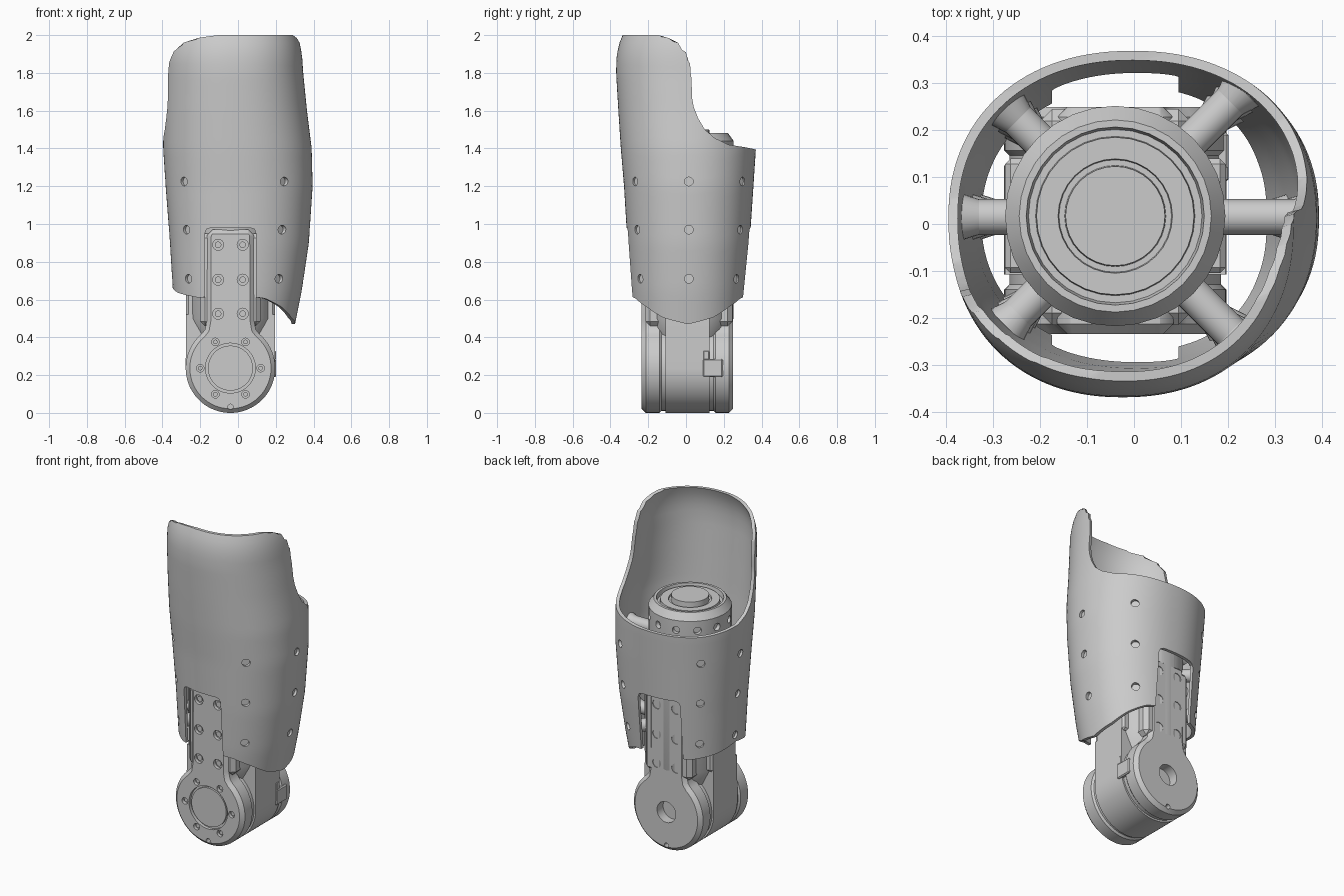
import bpy, bmesh, math
from mathutils import Vector

if "Cube" in bpy.data.objects:
    bpy.data.objects.remove(bpy.data.objects["Cube"])

grey = bpy.data.materials.new("plain_grey")
grey.use_nodes = True
grey.diffuse_color = (0.6, 0.6, 0.6, 1)
grey.node_tree.nodes["Principled BSDF"].inputs["Base Color"].default_value = (0.6, 0.6, 0.6, 1)

CX, CY, HUB = -0.04, 0.015, 0.237     # mechanism axis and hub height
TAU = math.tau
parts, helpers = [], []


def finish(name, bm, helper=False):
    bmesh.ops.recalc_face_normals(bm, faces=bm.faces)
    me = bpy.data.meshes.new(name)
    bm.to_mesh(me)
    bm.free()
    me.materials.append(grey)
    ob = bpy.data.objects.new(name, me)
    bpy.context.collection.objects.link(ob)
    ob.hide_render = helper
    (helpers if helper else parts).append(ob)
    return ob


def add_rod(bm, start, end, r1, r2=None, seg=24):
    a, b = Vector(start), Vector(end)
    mat = (b - a).to_track_quat('Z', 'Y').to_matrix().to_4x4()
    mat.translation = (a + b) / 2
    bmesh.ops.create_cone(bm, cap_ends=True, segments=seg, radius1=r1,
                          radius2=r1 if r2 is None else r2, depth=(b - a).length, matrix=mat)


def rods(name, specs, helper=False, seg=24):
    bm = bmesh.new()
    for s in specs:
        add_rod(bm, *s, seg=seg)
    return finish(name, bm, helper)


def loft(name, rings, wrap=False):
    bm = bmesh.new()
    vs = [[bm.verts.new(p) for p in ring] for ring in rings]
    n = len(vs[0])
    for a, b in zip(vs, vs[1:] + ([vs[0]] if wrap else [])):
        for i in range(n):
            j = (i + 1) % n
            bm.faces.new((a[i], a[j], b[j], b[i]))
    if not wrap:
        bm.faces.new(vs[0])
        bm.faces.new(vs[-1])
    return bm


def prism(name, pts, y0, y1, helper=False):
    return finish(name, loft(name, [[(x, y, z) for x, z in pts] for y in (y0, y1)]), helper)


def box(name, x0, x1, y0, y1, z0, z1, bevel=0.0):
    ob = prism(name, [(x0, z0), (x1, z0), (x1, z1), (x0, z1)], y0, y1)
    if bevel:
        chamfer(ob, bevel)
    return ob


def chamfer(ob, width):
    m = ob.modifiers.new("chamfer", 'BEVEL')
    m.width, m.segments, m.limit_method, m.angle_limit = width, 1, 'ANGLE', math.radians(50)


def cut(ob, cutter):
    m = ob.modifiers.new("cut", 'BOOLEAN')
    m.operation, m.solver, m.object = 'DIFFERENCE', 'EXACT', cutter


def interp(table, t):
    if t <= table[0][0]:
        return table[0][1:]
    for a, b in zip(table, table[1:]):
        if t <= b[0]:
            f = (t - a[0]) / (b[0] - a[0])
            return [p + (q - p) * f for p, q in zip(a[1:], b[1:])]
    return table[-1][1:]


# Outer shell: height, then left, right, front and back limits
LIMITS = [(0.47, -0.332, 0.302, -0.28, 0.3), (0.65, -0.345, 0.338, -0.295, 0.315),
          (0.9, -0.36, 0.375, -0.31, 0.337), (1.2, -0.383, 0.395, -0.328, 0.357),
          (1.4, -0.396, 0.39, -0.345, 0.37), (1.6, -0.396, 0.365, -0.358, 0.37),
          (1.8, -0.393, 0.345, -0.37, 0.37), (1.88, -0.39, 0.34, -0.368, 0.36),
          (1.95, -0.375, 0.33, -0.356, 0.35), (2.0, -0.355, 0.315, -0.335, 0.33)]
HEM = [(0, 0.47), (25, 0.505), (45, 0.56), (65, 0.605), (90, 0.625), (125, 0.61), (155, 0.635), (180, 0.665)]
WALL = 0.02


def shell_point(t, z, inset):
    x0, x1, y0, y1 = interp(LIMITS, z)
    c, s = math.cos(t), math.sin(t)
    x = math.copysign(abs(c) ** 0.91, c) * ((x1 - x0) / 2 - inset) + (x0 + x1) / 2
    y = math.copysign(abs(s) ** 0.91, s) * ((y1 - y0) / 2 - inset) + (y0 + y1) / 2
    return x, y, z


def shell_ring(k, inset):
    ring = []
    for i in range(120):
        t = TAU * i / 120
        hem = interp(HEM, abs(math.degrees(math.remainder(t, TAU))))[0]
        ring.append(shell_point(t, hem + (2 - hem) * k, inset))
    return ring


steps = [k / 36 for k in range(37)]
shell = finish("outer_shell", loft("outer_shell", [shell_ring(k, 0) for k in steps]
               + [shell_ring(k, WALL) for k in reversed(steps)], wrap=True))

# Slanted scoop that opens the upper back of the shell
SCOOP = [(-0.15, 2.01), (-0.1, 1.985), (-0.06, 1.96), (-0.025, 1.91), (-0.006, 1.85), (0, 1.77), (0, 1.67),
         (0.008, 1.62), (0.03, 1.56), (0.065, 1.5), (0.12, 1.455), (0.2, 1.42), (0.4, 1.395), (0.8, 1.38),
         (0.8, 2.2), (-0.15, 2.2)]
ends = []
for x, grow in ((-0.6, 2.5), (0.6, 0.7)):
    ends.append([(x, -0.054 + 0.24 * x + u * (grow if u < 0 else 1), z) for u, z in SCOOP])
cut(shell, finish("scoop_cutter", loft("scoop_cutter", ends), True))

# Notch for the arms, front and back
notch = [(-0.135, 0.3), (0.135, 0.3), (0.135, 0.95), (0.127, 0.972), (0.105, 0.98),
         (-0.105, 0.98), (-0.127, 0.972), (-0.135, 0.95)]
cut(shell, prism("notch_cutter", [(CX + x, z) for x, z in notch], -0.6, 0.6, True))

# Radial standoffs with matching shell holes
posts, holes = [], []
for deg in (0, 45, 135, 180, 225, 315):
    d = Vector((math.cos(math.radians(deg)), math.sin(math.radians(deg)), 0))
    for z in (0.71, 0.97, 1.225):
        base = Vector((CX, CY, z))
        x0, x1, y0, y1 = interp(LIMITS, z)
        r = 0.2
        while True:
            p = base + d * r
            u = abs(p.x - (x0 + x1) / 2) / ((x1 - x0) / 2 - WALL)
            v = abs(p.y - (y0 + y1) / 2) / ((y1 - y0) / 2 - WALL)
            if u ** 2.2 + v ** 2.2 >= 1:
                break
            r += 0.002
        posts.append((base + d * 0.19, base + d * (r + 0.003), 0.038))
        posts.append((base + d * (r - 0.035), base + d * (r + 0.002), 0.038, 0.05))
        holes.append((base + d * (r - 0.03), base + d * (r + 0.08), 0.023))
cut(shell, rods("shell_hole_cutter", holes, True))
rods("standoffs", posts)


# Central motor tube with stepped top
def circle(r, z, n=32):
    return [(CX + r * math.cos(TAU * i / n), CY + 0.002 + r * math.sin(TAU * i / n), z) for i in range(n)]


TUBE = [(0.19, 0.4), (0.235, 0.5), (0.235, 1.44), (0.205, 1.482), (0.19, 1.482), (0.185, 1.455),
        (0.17, 1.455), (0.168, 1.475), (0.122, 1.475), (0.12, 1.465), (0.108, 1.465), (0.106, 1.5)]
tube = finish("motor_tube", loft("motor_tube", [circle(r, z) for r, z in TUBE]))
ports = []
for i in range(12):
    d = Vector((math.cos(TAU * (i + 0.5) / 12), math.sin(TAU * (i + 0.5) / 12), 0))
    c = Vector((CX, CY, 1.38))
    ports.append((c + d * 0.21, c + d * 0.3, 0.022))
cut(tube, rods("port_cutter", ports, True))

# Frame blocks around the tube
box("arm_frame", CX - 0.16, CX + 0.16, -0.215, 0.245, 0.46, 0.95, 0.025)
box("side_rails", CX - 0.235, CX + 0.235, -0.105, 0.14, 0.5, 0.95, 0.012)

# Knuckle barrel: rounded bottom running up into the tube
barrel = [(CX + HUB * math.cos(a), HUB + HUB * math.sin(a))
          for a in (math.pi + math.pi * i / 40 for i in range(41))]
prism("knuckle_barrel", barrel + [(CX + 0.235, 0.52), (CX - 0.235, 0.52)], -0.108, 0.125)
rods("knuckle_core", [((CX, -0.15, HUB), (CX, 0.17, HUB), 0.226)], seg=64)


# Side arms: disc with a straight strap above
def arm_outline():
    a0, a1 = math.radians(50), math.radians(-230)
    pts = [(HUB * math.cos(a), HUB * math.sin(a)) for a in (a0 + (a1 - a0) * i / 60 for i in range(61))]
    left = [(-0.134, 0.205), (-0.126, 0.25), (-0.124, 0.7), (-0.116, 0.725), (-0.095, 0.733)]
    pts += left + [(-x, z) for x, z in reversed(left)]
    return [(CX + x, HUB + z) for x, z in pts]


ring_holes = [(CX + 0.16 * math.cos(TAU * i / 6), HUB + 0.16 * math.sin(TAU * i / 6)) for i in range(6)]
strap_holes = [(CX + s * 0.065, z) for s in (-1, 1) for z in (0.525, 0.705, 0.89)]
for side, face, inner in (("front", -0.235, -0.118), ("back", 0.25, 0.135)):
    out = 1 if face > 0 else -1
    arm = prism(side + "_arm", arm_outline(), inner, face)
    chamfer(arm, 0.022)

    def sunk(x, z, r, depth):
        return (x, face - out * depth, z), (x, face + out * 0.03, z), r

    sinks = [sunk(x, z, 0.029, 0.022) for x, z in strap_holes] + [sunk(CX, 0.032, 0.014, 0.03)]
    heads = [((x, face - out * 0.03, z), (x, face - out * 0.01, z), 0.017) for x, z in strap_holes]
    if side == "front":
        sinks += [sunk(x, z, 0.02, 0.02) for x, z in ring_holes]
        heads += [((x, face - out * 0.03, z), (x, face - out * 0.012, z), 0.012) for x, z in ring_holes]
        cut(arm, rods("recess_cutter", [sunk(CX, HUB, 0.132, 0.02)], True, 64))
        rods("front_hub_cap", [((CX, face + 0.04, HUB), (CX, face + 0.006, HUB), 0.119)], seg=64)
    else:
        cut(arm, rods("bore_cutter", [sunk(CX, HUB, 0.064, 0.06)], True, 48))
    cut(arm, rods(side + "_screw_cutter", sinks, True))
    rods(side + "_screws", heads)

# Cable latch on the knuckle side
box("latch_foot", 0.17, 0.202, 0.09, 0.195, 0.19, 0.285, 0.006)
box("latch_tab", 0.17, 0.2, 0.09, 0.125, 0.28, 0.33, 0.005)

# Apply the cuts, then shade
for ob in parts:
    bpy.ops.object.select_all(action='DESELECT')
    ob.select_set(True)
    bpy.context.view_layer.objects.active = ob
    for m in list(ob.modifiers):
        bpy.ops.object.modifier_apply(modifier=m.name)
    bpy.ops.object.shade_smooth_by_angle(angle=math.radians(30))
for ob in helpers:
    bpy.data.objects.remove(ob)
